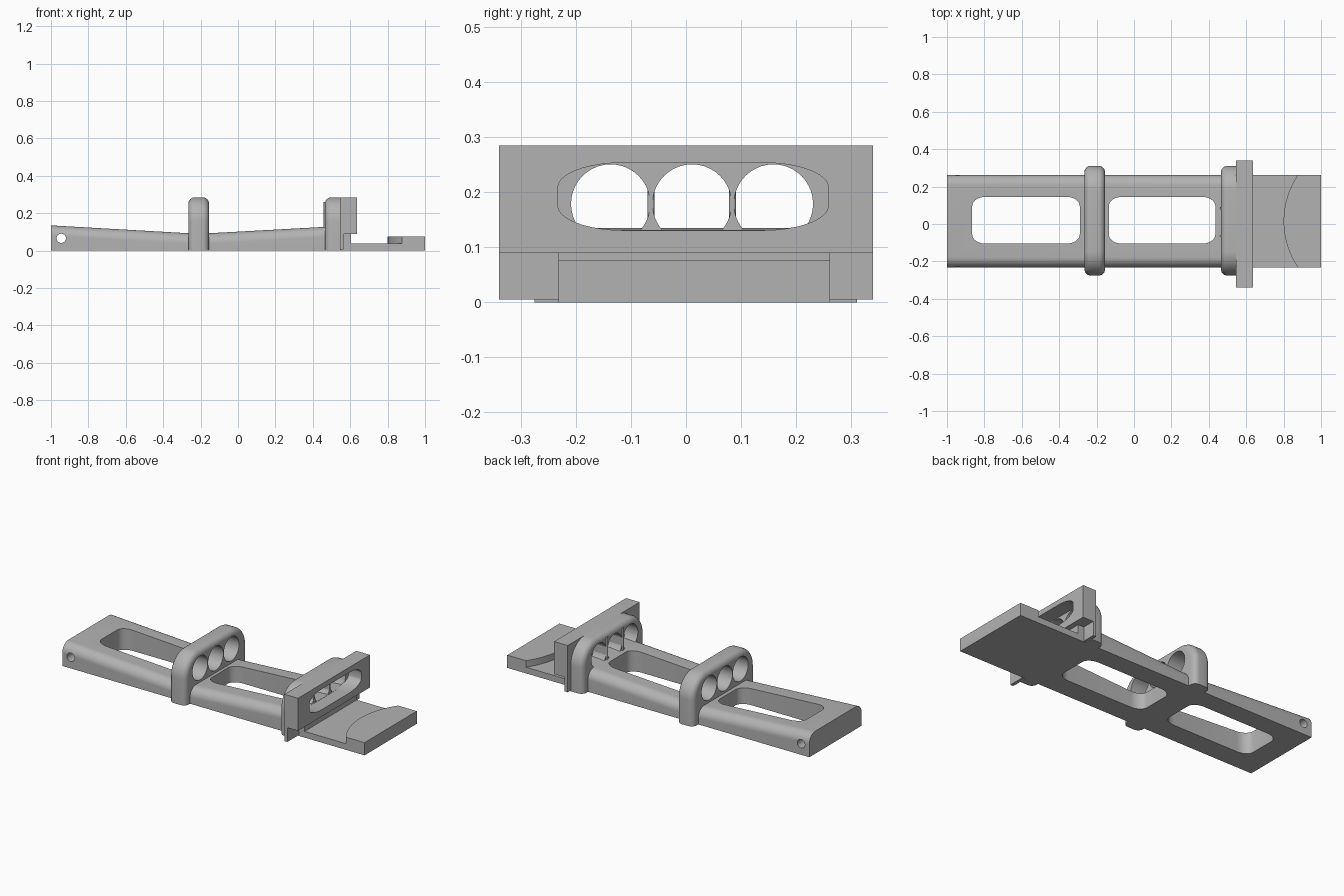
import bpy, bmesh, math

if "Cube" in bpy.data.objects:
    bpy.data.objects.remove(bpy.data.objects["Cube"], do_unlink=True)

grey = bpy.data.materials.new("plain grey")
grey.use_nodes = True
grey.diffuse_color = (0.45, 0.45, 0.45, 1)
grey.node_tree.nodes["Principled BSDF"].inputs["Base Color"].default_value = grey.diffuse_color

MID = 0.015          # centre line of the body in y
HALF = 0.247         # half width of the body


def loft(name, rings):
    """Skin a list of equal-length closed rings and cap both ends."""
    bm = bmesh.new()
    loops = [[bm.verts.new(p) for p in ring] for ring in rings]
    n = len(rings[0])
    for a, b in zip(loops, loops[1:]):
        for i in range(n):
            j = (i + 1) % n
            bm.faces.new((a[i], a[j], b[j], b[i]))
    bm.faces.new(loops[0])
    bm.faces.new(loops[-1])
    bmesh.ops.recalc_face_normals(bm, faces=bm.faces)
    mesh = bpy.data.meshes.new(name)
    bm.to_mesh(mesh)
    bm.free()
    obj = bpy.data.objects.new(name, mesh)
    bpy.context.collection.objects.link(obj)
    mesh.materials.append(grey)
    return obj


def prism(name, points, axis, lo, hi):
    """Extrude a 2D outline along one axis."""
    place = {"x": lambda p, d: (d, p[0], p[1]),
             "y": lambda p, d: (p[0], d, p[1]),
             "z": lambda p, d: (p[0], p[1], d)}[axis]
    return loft(name, [[place(p, d) for p in points] for d in (lo, hi)])


def rounded(x0, x1, y0, y1, rx, ry, steps=10):
    """Rectangle with elliptical corners; equal radii of half size give a circle."""
    corners = [(x1 - rx, y1 - ry), (x0 + rx, y1 - ry), (x0 + rx, y0 + ry), (x1 - rx, y0 + ry)]
    pts = []
    for q, (cx, cy) in enumerate(corners):
        for k in range(steps):
            a = math.pi / 2 * (q + k / (steps - 1))
            pts.append((cx + rx * math.cos(a), cy + ry * math.sin(a)))
    return pts


def circle(cx, cy, r, n=40):
    return [(cx + r * math.cos(math.tau * k / n), cy + r * math.sin(math.tau * k / n)) for k in range(n)]


def section(x, half, height, r, mid=MID, steps=12):
    """Flat-bottomed cross-section with rounded upper corners."""
    pts = [(x, mid - half, 0)]
    for side in (-1, 1):
        for k in range(steps):
            a = math.pi / 2 * k / (steps - 1)
            if side == 1:
                a = math.pi / 2 - a
            pts.append((x, mid + side * (half - r + r * math.cos(a)), height - r + r * math.sin(a)))
    return pts + [(x, mid + half, 0)]


def cut(obj, cutters):
    for c in cutters:
        mod = obj.modifiers.new("cut", "BOOLEAN")
        mod.operation, mod.solver, mod.object = "DIFFERENCE", "EXACT", c
        bpy.context.view_layer.objects.active = obj
        bpy.ops.object.modifier_apply(modifier=mod.name)
        bpy.data.objects.remove(c, do_unlink=True)


def smooth(obj):
    bpy.ops.object.select_all(action="DESELECT")
    obj.select_set(True)
    bpy.context.view_layer.objects.active = obj
    bpy.ops.object.shade_smooth_by_angle(angle=math.radians(35))


# Long body with a shallow dip at the middle arch
body = loft("body", [section(x, HALF, h, 0.055) for x, h in
                     ((-1, 0.135), (-0.21, 0.09), (0.555, 0.132))])
slots = [prism("slot_cutter", rounded(a, b, -0.105, 0.145, 0.07, 0.05), "z", -0.1, 0.3)
         for a, b in ((-0.865, -0.29), (-0.135, 0.435))]
pin_hole = prism("pin_cutter", circle(-0.945, 0.066, 0.025), "y", -0.5, 0.5)
cut(body, slots + [pin_hole])
smooth(body)


# Arches with three round finger holes
def arch(name, x0, x1, round_back):
    fillet, steps = 0.033, 7
    front = []
    for k in range(steps):
        a = math.pi / 2 * k / (steps - 1)
        front.append((fillet * (1 - math.sin(a)), fillet * (1 - math.cos(a))))
    front = [(inset, depth) for inset, depth in front]
    rings = [(x0 + d, i) for i, d in front]
    rings += [(x1 - d, i) for i, d in reversed(front)] if round_back else [(x1, 0)]
    obj = loft(name, [section(x, 0.293 - i, 0.285 - i, 0.13 - i, 0.0175) for x, i in rings])
    cut(obj, [prism("hole_cutter", circle(MID - 0.004 + s * 0.148, 0.179, 0.072), "x", x0 - 0.1, x1 + 0.1)
              for s in (-1, 0, 1)])
    smooth(obj)


arch("middle_arch", -0.265, -0.155, True)
arch("end_arch", 0.465, 0.55, False)

# Thin dividers between the end arch holes
for side, y in (("right", -0.0635), ("left", 0.0845)):
    prism(side + "_divider", rounded(0.458, 0.549, y - 0.0065, y + 0.0065, 0.006, 0.006, 4), "z", 0.1, 0.26)

# Wide stepped end plate with a long opening
plate = prism("end_plate", [(0.545, 0.005), (0.565, 0.005), (0.565, 0.09), (0.635, 0.09),
                            (0.635, 0.285), (0.545, 0.285)], "y", -0.34, 0.34)
cut(plate, [prism("opening_cutter", rounded(-0.233, 0.259, 0.131, 0.254, 0.12, 0.045), "x", 0.4, 0.8)])
smooth(plate)

# Block under the lip of the plate
lo, hi = MID - HALF, MID + HALF
prism("support_block", [(0.56, 0.03), (0.603, 0.03), (0.603, 0.091), (0.56, 0.091)], "y", lo, hi)

# Thin ledge and raised pad with a bowed edge
prism("ledge", [(0.55, lo), (1, lo), (1, hi), (0.55, hi)], "z", 0, 0.037)
radius = 0.44
bow = [(0.8 + radius - math.sqrt(radius ** 2 - (t * HALF) ** 2), MID + t * HALF)
       for t in [k / 10 - 1 for k in range(21)]]
smooth(prism("raised_pad", bow + [(1, hi), (1, lo)], "z", 0.036, 0.076))
